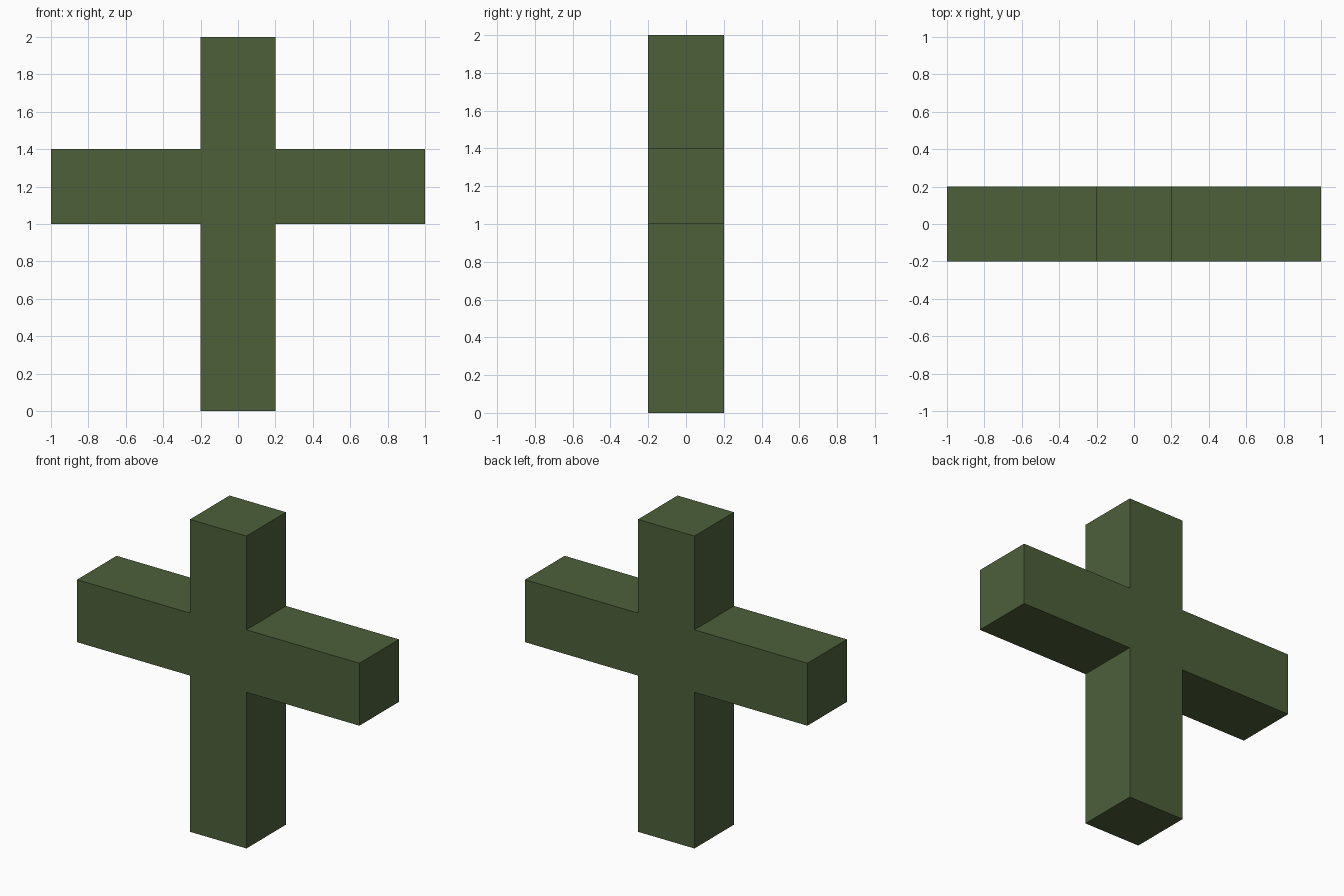
import bpy
import bmesh

if "Cube" in bpy.data.objects:
    bpy.data.objects.remove(bpy.data.objects["Cube"])

HALF = 0.2           # half thickness of every beam
ARM_LOW, ARM_HIGH, TOP = 1.0, 1.4, 2.0

green = bpy.data.materials.new("olive_green")
green.diffuse_color = (0.075, 0.115, 0.042, 1.0)
green.use_nodes = True
green.node_tree.nodes["Principled BSDF"].inputs["Base Color"].default_value = green.diffuse_color

# Right half of the cross outline, mirrored to close the left half
right = [(HALF, 0), (HALF, ARM_LOW), (1, ARM_LOW),
         (1, ARM_HIGH), (HALF, ARM_HIGH), (HALF, TOP)]
outline = right + [(-x, z) for x, z in reversed(right)]

# Extrude the outline from front to back into one solid
bm = bmesh.new()
front = bm.faces.new([bm.verts.new((x, -HALF, z)) for x, z in outline])
result = bmesh.ops.extrude_face_region(bm, geom=[front], use_keep_orig=True)
back = [v for v in result["geom"] if isinstance(v, bmesh.types.BMVert)]
bmesh.ops.translate(bm, verts=back, vec=(0, 2 * HALF, 0))
bmesh.ops.recalc_face_normals(bm, faces=bm.faces)

mesh = bpy.data.meshes.new("cross")
bm.to_mesh(mesh)
bm.free()
mesh.materials.append(green)
cross = bpy.data.objects.new("cross", mesh)
bpy.context.collection.objects.link(cross)
